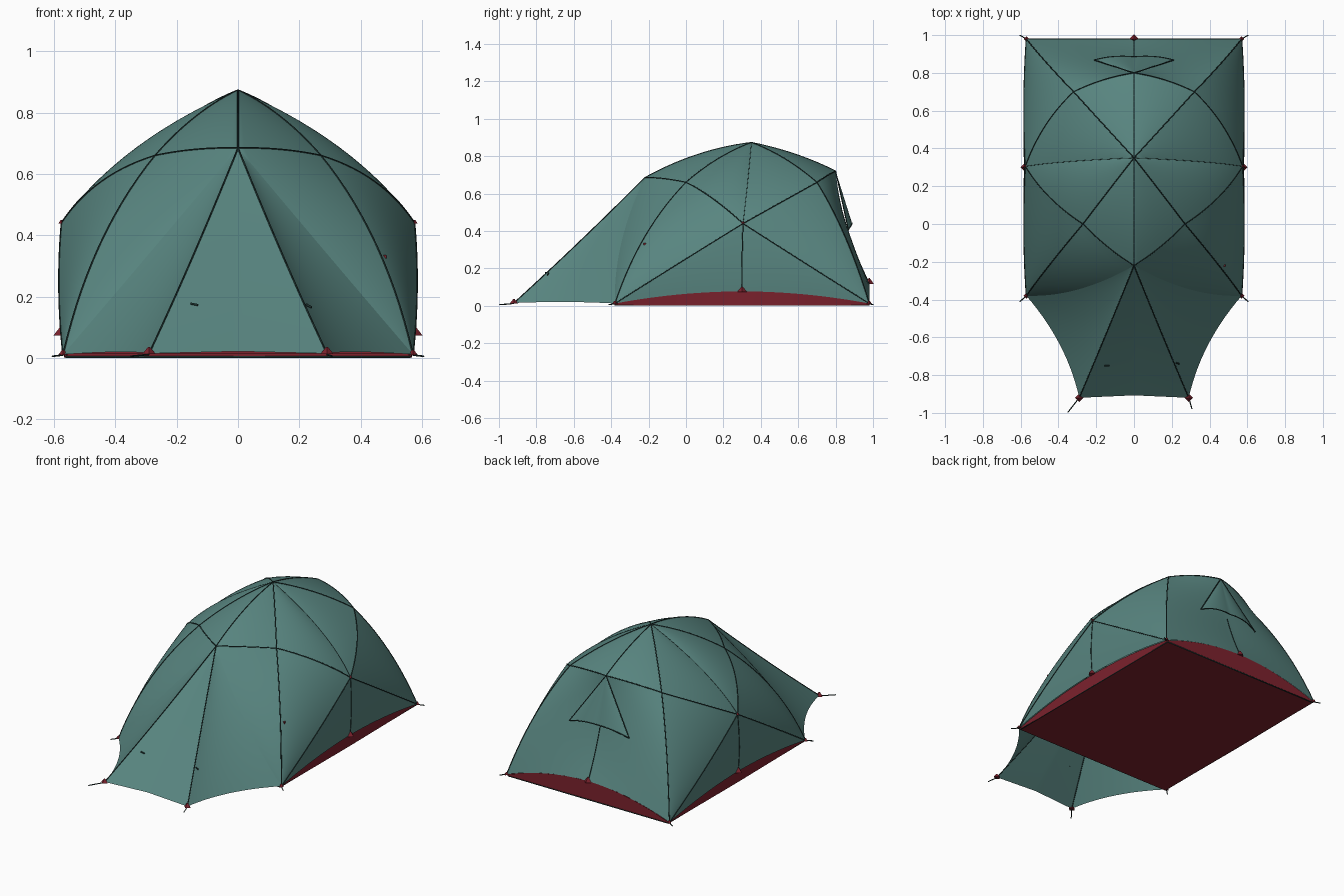
import bpy
from mathutils import Vector

old = bpy.data.objects.get("Cube")
if old:
    bpy.data.objects.remove(old)


def material(name, rgb):
    m = bpy.data.materials.new(name)
    m.use_nodes = True
    m.diffuse_color = (*rgb, 1)
    bsdf = next(n for n in m.node_tree.nodes if n.type == 'BSDF_PRINCIPLED')
    bsdf.inputs["Base Color"].default_value = (*rgb, 1)
    bsdf.inputs["Roughness"].default_value = 0.8
    return m


TEAL = material("teal fabric", (0.098, 0.235, 0.216))
RED = material("dark red groundsheet", (0.205, 0.016, 0.027))
DARK = material("dark seam", (0.012, 0.03, 0.027))

# Frame nodes on the +x half
NODE = {k: Vector(v) for k, v in {
    "apex": (0, 0.35, 0.873), "front": (0, -0.22, 0.685), "back": (0, 0.8, 0.72),
    "fcross": (0.27, 0, 0.66), "bcross": (0.32, 0.7, 0.66), "side": (0.575, 0.305, 0.44),
    "fcorner": (0.57, -0.38, 0.012), "bcorner": (0.57, 0.98, 0.012),
    "sidehem": (0.575, 0.3, 0.077), "backhem": (0, 0.98, 0.12),
    "peg": (0.29, -0.92, 0.015), "fronthem": (0, -0.907, 0.022),
    "hood": (0.21, 0.868, 0.405), "hoodmid": (0, 0.885, 0.44),
}.items()}

# Edge midpoints; any edge not listed is straight
MID = {frozenset(k.split()): Vector(v) for k, v in {
    "front apex": (0, 0.06, 0.808), "apex back": (0, 0.585, 0.81),
    "front fcross": (0.14, -0.12, 0.68), "fcross apex": (0.14, 0.17, 0.785),
    "fcross fcorner": (0.45, -0.22, 0.37), "fcross side": (0.445, 0.14, 0.575),
    "apex side": (0.35, 0.33, 0.665), "side bcross": (0.47, 0.52, 0.56),
    "bcross back": (0.165, 0.762, 0.7), "apex bcross": (0.165, 0.53, 0.785),
    "bcross bcorner": (0.46, 0.85, 0.37), "back backhem": (0, 0.86, 0.42),
    "fcorner side": (0.583, -0.04, 0.226), "side bcorner": (0.583, 0.64, 0.226),
    "side sidehem": (0.583, 0.3, 0.25), "fcorner sidehem": (0.575, -0.04, 0.06),
    "sidehem bcorner": (0.575, 0.64, 0.06), "backhem bcorner": (0.28, 0.98, 0.093),
    "front fcorner": (0.29, -0.345, 0.34), "front peg": (0.145, -0.575, 0.337),
    "front fronthem": (0, -0.57, 0.337), "fcorner peg": (0.392, -0.64, 0.02),
    "hood hoodmid": (0.11, 0.886, 0.435),
}.items()}


def edge(a, b, t):
    """Quadratic through both nodes and the midpoint of their edge."""
    p, q = NODE[a], NODE[b]
    m = MID.get(frozenset((a, b)), (p + q) / 2)
    return p * (1 - t) * (1 - 2 * t) + m * 4 * t * (1 - t) + q * t * (2 * t - 1)


def make_mesh(name, verts, faces, mat, mirror=True, smooth=True):
    me = bpy.data.meshes.new(name)
    me.from_pydata(verts, [], faces)
    me.materials.append(mat)
    ob = bpy.data.objects.new(name, me)
    bpy.context.collection.objects.link(ob)
    # Turn all faces away from the inside of the tent
    inside = Vector((0, 0.2, 0.15))
    if sum((p.center - inside).dot(p.normal) * p.area for p in me.polygons) < 0:
        me.flip_normals()
    for p in me.polygons:
        p.use_smooth = smooth
    if mirror:
        mod = ob.modifiers.new("mirror", 'MIRROR')
        mod.merge_threshold = 0.0005
    return ob


def patch(name, bottom, top, left, right, mat=TEAL, n=14):
    """Fabric stretched between four boundary functions."""
    verts = []
    for i in range(n + 1):
        u = i / n
        for j in range(n + 1):
            v = j / n
            corners = (bottom(0).lerp(bottom(1), v)).lerp(top(0).lerp(top(1), v), u)
            verts.append(bottom(v).lerp(top(v), u) + left(u).lerp(right(u), v) - corners)
    faces = []
    w = n + 1
    for i in range(n):
        for j in range(n):
            k = i * w + j
            quad = (k, k + 1, k + w + 1, k + w)
            # The first row closes to a point on three-sided panels
            if i == 0 and (verts[0] - verts[n]).length < 1e-6:
                quad = (0, k + w + 1, k + w)
            faces.append(quad)
    return make_mesh(name, verts, faces, mat)


def between(a, b):
    return lambda t: edge(a, b, t)


def triangle(name, tip, a, b):
    return patch(name, lambda t: NODE[tip], between(a, b), between(tip, a), between(tip, b))


# Fly sheet panels, mirrored to both sides
for name, tip, a, b in (
        ("roof_front_panel", "apex", "front", "fcross"),
        ("roof_front_side_panel", "apex", "fcross", "side"),
        ("roof_back_side_panel", "apex", "side", "bcross"),
        ("roof_back_panel", "apex", "bcross", "back"),
        ("front_shoulder_panel", "fcorner", "front", "fcross"),
        ("front_side_panel", "fcorner", "fcross", "side"),
        ("back_side_panel", "bcorner", "bcross", "side"),
        ("lower_front_side_panel", "side", "fcorner", "sidehem"),
        ("lower_back_side_panel", "side", "sidehem", "bcorner"),
        ("porch_side_panel", "front", "fcorner", "peg"),
        ("porch_front_panel", "front", "peg", "fronthem"),
        ("vent_hood", "back", "hood", "hoodmid")):
    triangle(name, tip, a, b)
patch("back_wall_panel", between("back", "bcross"), between("backhem", "bcorner"),
      between("back", "backhem"), between("bcross", "bcorner"))


# Groundsheet with walls rising to the hem
def wall(name, a, b):
    def low(t):
        p = NODE[a].lerp(NODE[b], t)
        return Vector((p.x * 0.985, p.y, 0.002))

    def high(t):
        p = edge(a, b, t)
        return Vector((p.x * 0.99, p.y, p.z))
    patch(name, low, high, lambda t: low(0).lerp(high(0), t),
          lambda t: low(1).lerp(high(1), t), RED)


wall("groundsheet_front_side", "fcorner", "sidehem")
wall("groundsheet_back_side", "sidehem", "bcorner")
wall("groundsheet_back_wall", "bcorner", "backhem")
bpy.ops.mesh.primitive_cube_add(size=1, location=(0, 0.3, 0.008))
floor = bpy.context.object
floor.name = "groundsheet_floor"
floor.scale = (1.12, 1.355, 0.014)
floor.data.materials.append(RED)


# Seams, cords and loops as thin tubes
def tubes(name, paths, radius, both=True):
    cu = bpy.data.curves.new(name, 'CURVE')
    cu.dimensions = '3D'
    cu.bevel_depth = radius
    cu.bevel_resolution = 1
    cu.use_fill_caps = True
    cu.materials.append(DARK)
    for path in paths:
        for s in ((1, -1) if both and any(p[0] > 0.001 for p in path) else (1,)):
            sp = cu.splines.new('POLY')
            sp.points.add(len(path) - 1)
            for pt, p in zip(sp.points, path):
                pt.co = (p[0] * s, p[1], p[2], 1)
    ob = bpy.data.objects.new(name, cu)
    bpy.context.collection.objects.link(ob)


def sample(a, b, start=0.0):
    return [edge(a, b, start + (1 - start) * i / 14) for i in range(15)]


seams = ("front apex", "apex back", "front fcross", "fcross apex", "fcross fcorner",
         "fcross side", "side bcross", "bcross back", "apex bcross", "bcross bcorner",
         "fcorner side", "side bcorner", "side sidehem", "front peg", "back hood",
         "hood hoodmid")
tubes("pole_seams", [sample(*s.split()) for s in seams]
      + [sample("back", "backhem", 0.5)], 0.003)
tubes("side_roof_seam", [sample("apex", "side")], 0.0015)
x, y0, y1 = 0.56, -0.378, 0.978
tubes("groundsheet_binding", [[(0, y0, 0.004), (x, y0, 0.004), (x, y1, 0.004), (0, y1, 0.004)]], 0.004)
tubes("corner_cords", [[(0.57, -0.38, 0.01), (0.605, -0.412, 0.006)],
                       [(0.57, 0.98, 0.01), (0.605, 1.0, 0.006)]], 0.003)
tubes("porch_cords", [[(0.29, -0.92, 0.012), (0.307, -0.98, 0.006)],
                      [(-0.29, -0.92, 0.012), (-0.35, -0.997, 0.006)]], 0.003, both=False)
tubes("porch_loops", [[(-0.155, -0.75, 0.178), (-0.13, -0.75, 0.173)],
                      [(0.222, -0.735, 0.175), (0.24, -0.74, 0.165)]], 0.004, both=False)


# Red peg tabs at the hem and guy points
def tab(name, node, radius, height):
    p = NODE[node]
    for s in ((1, -1) if p.x else (1,)):
        bpy.ops.mesh.primitive_cone_add(vertices=4, radius1=radius, radius2=0.003, depth=height,
                                        location=(p.x * s, p.y, p.z + height * 0.4))
        ob = bpy.context.object
        ob.name = name
        ob.data.materials.append(RED)


tab("porch_peg_tab", "peg", 0.022, 0.024)
tab("front_corner_tab", "fcorner", 0.016, 0.016)
tab("back_corner_tab", "bcorner", 0.014, 0.016)
tab("side_hem_tab", "sidehem", 0.026, 0.03)
tab("back_hem_tab", "backhem", 0.024, 0.03)
tab("side_guy_tab", "side", 0.01, 0.012)
bpy.ops.mesh.primitive_cube_add(size=0.012, location=(0.478, -0.22, 0.33))
bpy.context.object.name = "shoulder_guy_tab"
bpy.context.object.data.materials.append(RED)
